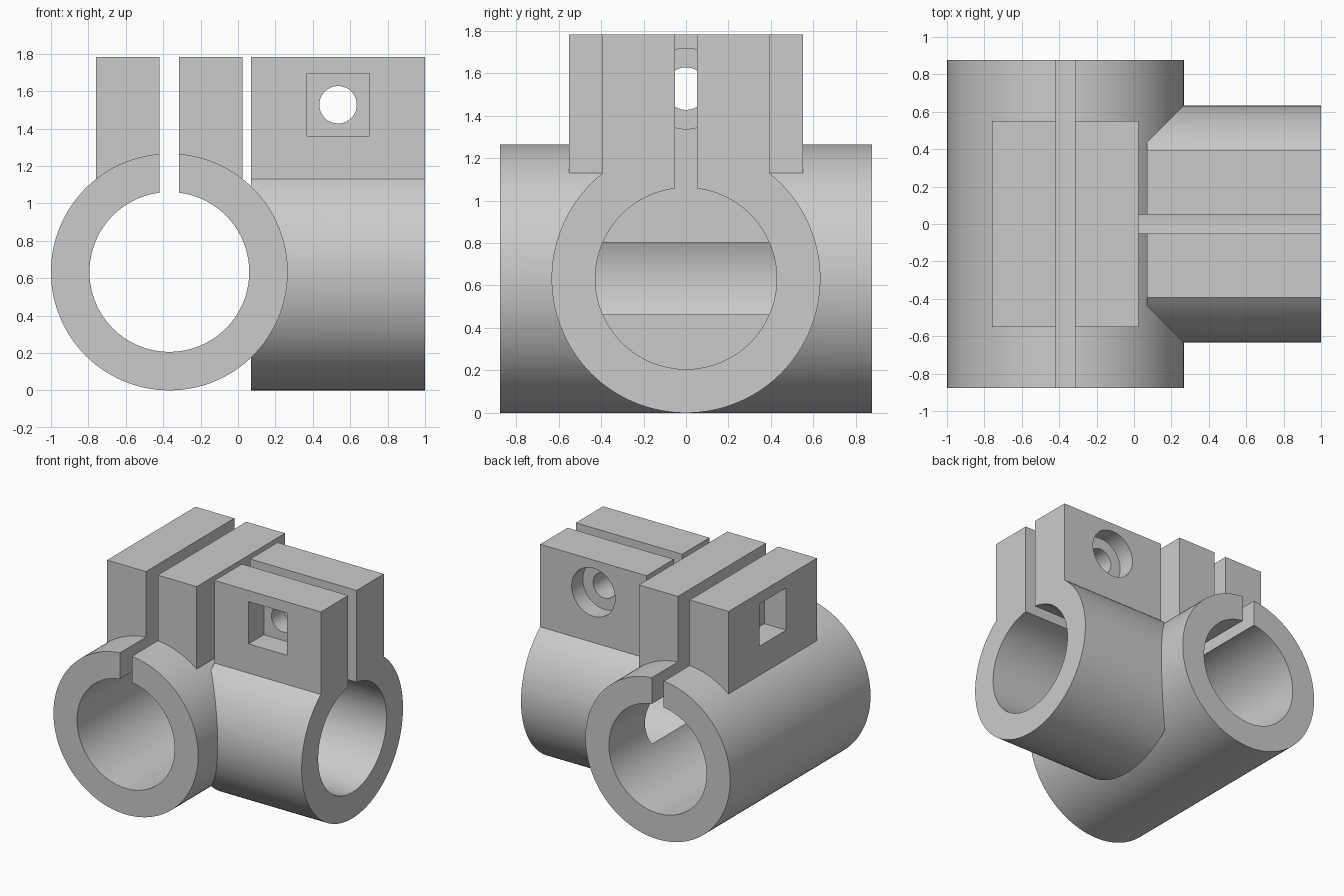
import bpy
import math

old = bpy.data.objects.get("Cube")
if old:
    bpy.data.objects.remove(old, do_unlink=True)

# Shared dimensions
AX = -0.367           # x of the cross tube axis
R, BORE = 0.633, 0.427
TOP = 1.782
SLOT = 0.052          # half width of the clamping slots
SCREW_Z = 1.527
SCREW_X = 0.535
STOP = 0.025          # inner end of the side bore
BLOCK_B = 0.07        # inner end of the side tube
NUT, HEAD, SHANK = 0.167, 0.19, 0.1
NUT_DEPTH, HEAD_DEPTH = 0.19, 0.14

grey = bpy.data.materials.new("plain_grey")
grey.use_nodes = True
grey.diffuse_color = (0.6, 0.6, 0.6, 1)
grey.node_tree.nodes["Principled BSDF"].inputs["Base Color"].default_value = (0.6, 0.6, 0.6, 1)


def box(name, x, y, z):
    """Box from (low, high) pairs."""
    bpy.ops.mesh.primitive_cube_add(size=1, location=[(a + b) / 2 for a, b in (x, y, z)])
    ob = bpy.context.object
    ob.name = name
    ob.scale = [b - a for a, b in (x, y, z)]
    bpy.ops.object.transform_apply(location=True, rotation=True, scale=True)
    return ob


def rod(name, axis, r, span, across, z, sides=128):
    """Cylinder along x or y; across is its position on the other level axis."""
    mid = sum(span) / 2
    along_x = axis == "x"
    bpy.ops.mesh.primitive_cylinder_add(
        vertices=sides, radius=r, depth=span[1] - span[0],
        location=(mid, across, z) if along_x else (across, mid, z),
        rotation=(0, math.pi / 2, 0) if along_x else (math.pi / 2, 0, 0))
    ob = bpy.context.object
    ob.name = name
    bpy.ops.object.transform_apply(location=True, rotation=True, scale=True)
    return ob


def combine(target, parts, operation):
    for part in parts:
        mod = target.modifiers.new(part.name, "BOOLEAN")
        mod.operation = operation
        mod.solver = "EXACT"
        mod.object = part
        bpy.context.view_layer.objects.active = target
        bpy.ops.object.modifier_apply(modifier=mod.name)
        bpy.data.objects.remove(part, do_unlink=True)


# Two crossing tubes, each with a clamp block on top
body = rod("clamp_body", "y", R, (-0.877, 0.877), AX, R)
combine(body, [
    rod("side_tube", "x", R, (BLOCK_B, 1), 0, R),
    box("cross_block", (AX - 0.392, STOP), (-0.552, 0.552), (R, TOP)),
    box("side_block", (BLOCK_B, 1), (-0.393, 0.393), (R, TOP)),
], "UNION")

# Bores and clamping slots
combine(body, [
    rod("cross_bore", "y", BORE, (-1, 1), AX, R),
    rod("side_bore", "x", BORE, (STOP, 1.1), 0, R),
    box("cross_slot", (AX - SLOT, AX + SLOT), (-1, 1), (R, 2)),
    box("side_slot", (STOP, 1.1), (-SLOT, SLOT), (R, 2)),
], "DIFFERENCE")

# Screw holes, round head recesses and square nut pockets
nut_z = (SCREW_Z - NUT, SCREW_Z + NUT)
west = AX - 0.392
combine(body, [
    rod("cross_screw", "x", SHANK, (-0.9, 0.045), 0, SCREW_Z, 64),
    rod("cross_head", "x", HEAD, (STOP - HEAD_DEPTH, 0.045), 0, SCREW_Z, 64),
    box("cross_nut", (west - 0.1, west + NUT_DEPTH), (-NUT, NUT), nut_z),
    rod("side_screw", "y", SHANK, (-0.5, 0.5), SCREW_X, SCREW_Z, 64),
    rod("side_head", "y", HEAD, (0.393 - HEAD_DEPTH, 0.5), SCREW_X, SCREW_Z, 64),
    box("side_nut", (SCREW_X - NUT, SCREW_X + NUT), (-0.5, NUT_DEPTH - 0.393), nut_z),
], "DIFFERENCE")

# Finish
body.data.materials.clear()
body.data.materials.append(grey)
bpy.ops.object.select_all(action="DESELECT")
body.select_set(True)
bpy.context.view_layer.objects.active = body
bpy.ops.object.shade_smooth_by_angle(angle=math.radians(30))
